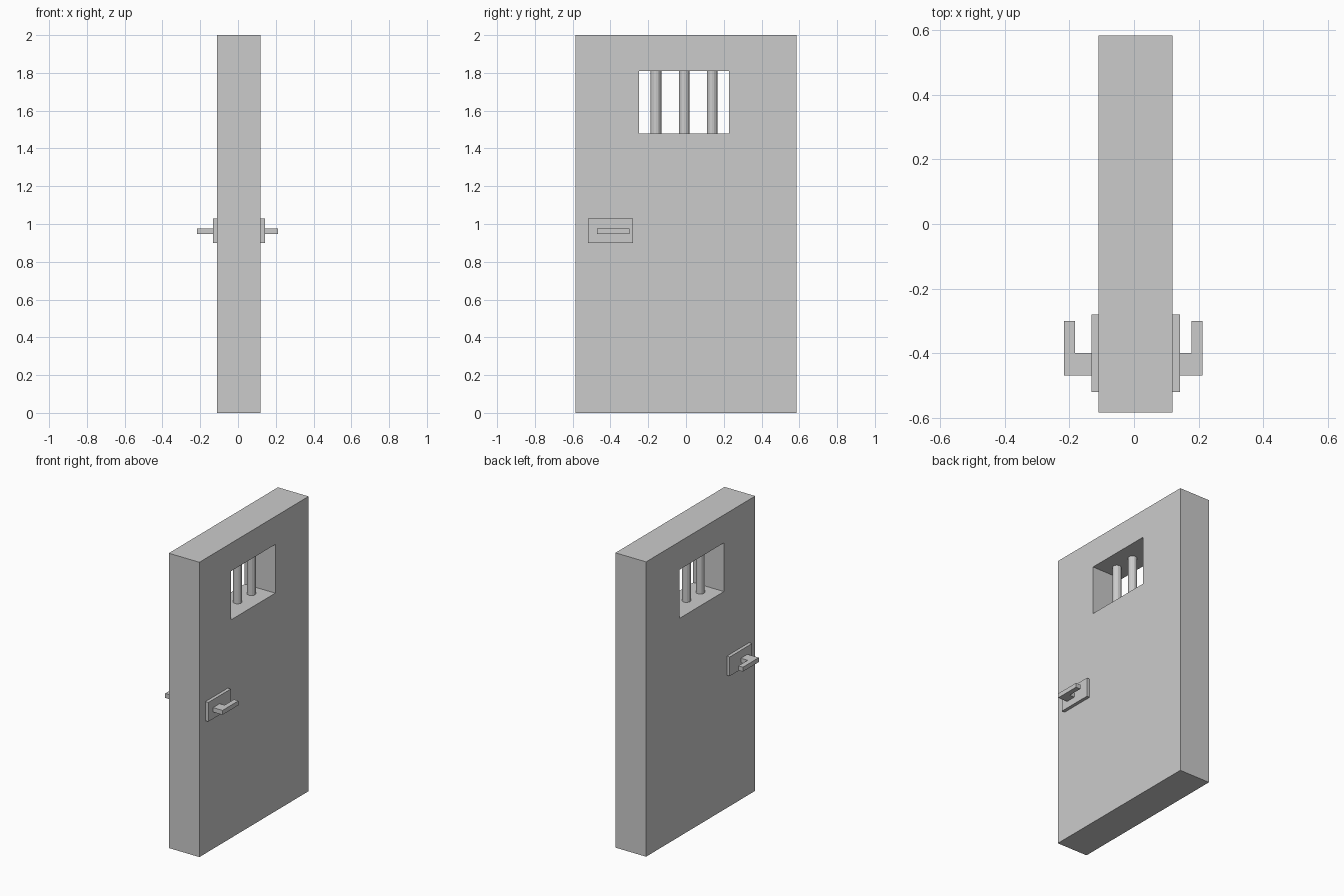
import bpy, bmesh

if "Cube" in bpy.data.objects:
    bpy.data.objects.remove(bpy.data.objects["Cube"])

X0, X1 = -0.11, 0.12                 # slab faces
WIN_Z = (1.48, 1.81)                 # window height range


def finish(bm, name):
    bmesh.ops.recalc_face_normals(bm, faces=bm.faces[:])
    mesh = bpy.data.meshes.new(name)
    bm.to_mesh(mesh)
    bm.free()
    obj = bpy.data.objects.new(name, mesh)
    bpy.context.collection.objects.link(obj)
    return obj


def extrude(bm, faces, vec):
    res = bmesh.ops.extrude_face_region(bm, geom=faces)
    verts = [g for g in res["geom"] if isinstance(g, bmesh.types.BMVert)]
    bmesh.ops.translate(bm, vec=vec, verts=verts)


def rect(y0, y1, z0, z1):
    return [(y0, z0), (y1, z0), (y1, z1), (y0, z1)]


def prism(name, points, vec):
    bm = bmesh.new()
    face = bm.faces.new([bm.verts.new(p) for p in points])
    extrude(bm, [face], vec)
    return finish(bm, name)


# Door slab: a frame of four quads around the window, extruded through x
bm = bmesh.new()
outer = [bm.verts.new((X0, y, z)) for y, z in rect(-0.585, 0.585, 0, 2)]
inner = [bm.verts.new((X0, y, z)) for y, z in rect(-0.249, 0.228, *WIN_Z)]
ring = [bm.faces.new((outer[i], outer[(i + 1) % 4], inner[(i + 1) % 4], inner[i]))
        for i in range(4)]
extrude(bm, ring, (X1 - X0, 0, 0))
finish(bm, "door_slab")

# Window bars
for i, y in enumerate((-0.159, -0.01, 0.138)):
    bpy.ops.mesh.primitive_cylinder_add(
        vertices=16, radius=0.028, depth=WIN_Z[1] - WIN_Z[0],
        location=(0.004, y, sum(WIN_Z) / 2))
    bpy.context.object.name = f"window_bar_{i + 1}"

# Lock plate and L-shaped handle on both faces
for side, s, x, tip in (("right", 1, X1, 0.213), ("left", -1, X0, -0.217)):
    plate = [(x, y, z) for y, z in rect(-0.52, -0.28, 0.90, 1.03)]
    prism(f"lock_plate_{side}", plate, (s * 0.022, 0, 0))
    root, inner_x = x + s * 0.022, tip - s * 0.034
    profile = [(root, -0.47), (tip, -0.47), (tip, -0.30),
               (inner_x, -0.30), (inner_x, -0.40), (root, -0.40)]
    prism(f"handle_{side}", [(px, py, 0.946) for px, py in profile], (0, 0, 0.03))
